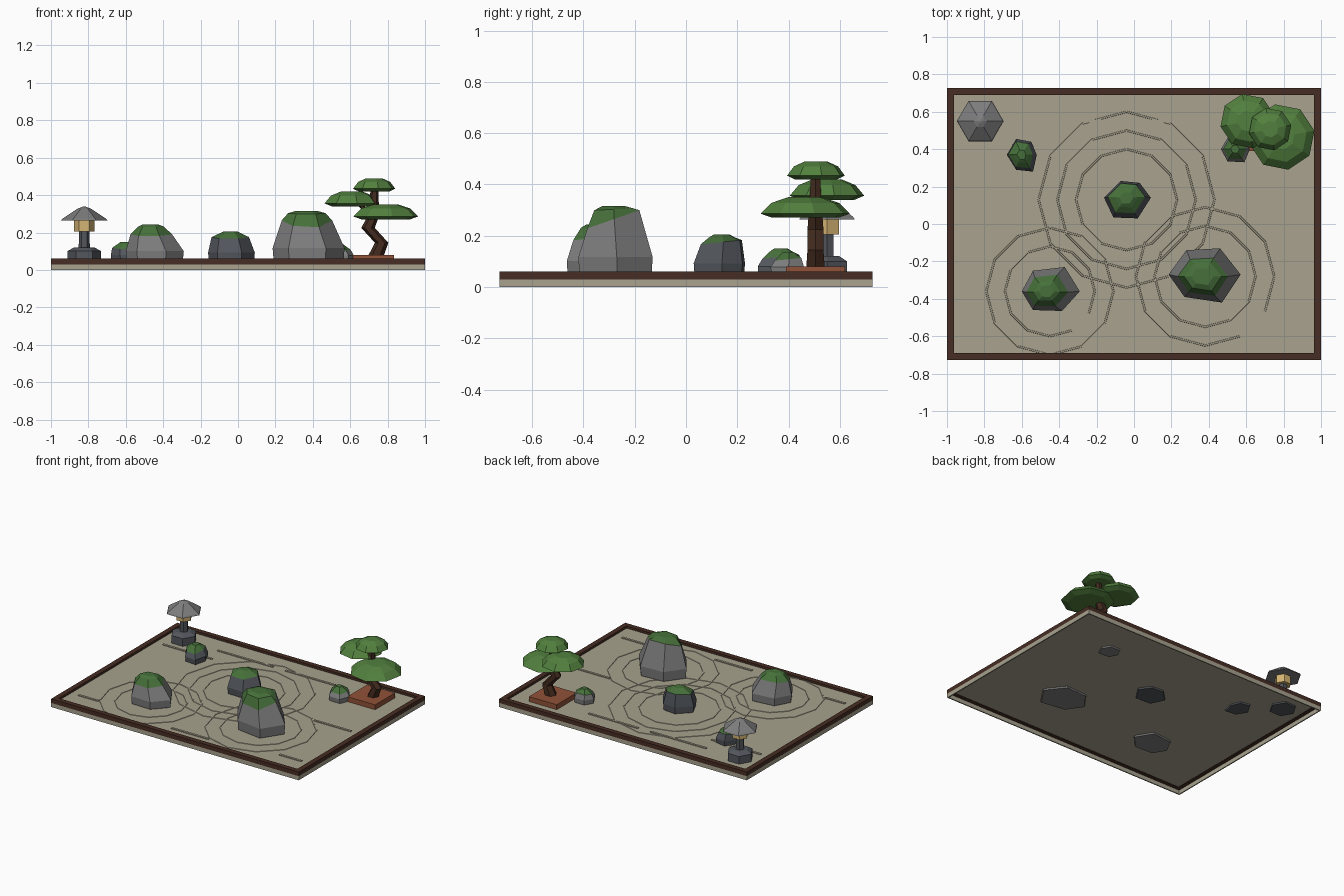
import bpy, bmesh
from math import sin, cos, pi
from mathutils import Vector

if "Cube" in bpy.data.objects:
    bpy.data.objects.remove(bpy.data.objects["Cube"])


def material(name, r, g, b):
    lin = [((c / 255 + 0.055) / 1.055) ** 2.4 for c in (r, g, b)] + [1]
    m = bpy.data.materials.new(name)
    m.use_nodes = True
    m.diffuse_color = lin
    m.node_tree.nodes["Principled BSDF"].inputs["Base Color"].default_value = lin
    return m


sand = material("sand", 168, 162, 142)
frame_wood = material("dark frame wood", 70, 45, 35)
bark = material("bark", 66, 42, 30)
pot_wood = material("red planter wood", 145, 82, 56)
stone = material("grey stone", 125, 125, 125)
slate = material("dark slate", 82, 86, 92)
moss = material("moss green", 70, 112, 58)
leaf = material("leaf green", 82, 128, 62)
paper = material("lamp paper", 212, 180, 115)


def finish(bm, name, mats):
    bmesh.ops.recalc_face_normals(bm, faces=bm.faces)
    me = bpy.data.meshes.new(name)
    bm.to_mesh(me)
    bm.free()
    for m in mats:
        me.materials.append(m)
    ob = bpy.data.objects.new(name, me)
    bpy.context.collection.objects.link(ob)
    return ob


def loft(name, rings, mats, split=99, wrap=False):
    """Skin rings of points; bands from index split on use the second material."""
    bm = bmesh.new()
    loops = [[bm.verts.new(p) for p in r] for r in rings]
    n = len(loops[0])
    pairs = list(zip(loops, loops[1:]))
    if wrap:
        pairs.append((loops[-1], loops[0]))
    for k, (a, b) in enumerate(pairs):
        for i in range(n):
            j = (i + 1) % n
            f = bm.faces.new((a[i], a[j], b[j], b[i]))
            f.material_index = int(k >= split)
    if not wrap:
        bm.faces.new(loops[0])
        bm.faces.new(loops[-1]).material_index = int(split < 99)
    return finish(bm, name, mats)


def ngon(x, y, z, r, n=6, turn=0.0):
    return [Vector((x + r * cos(2 * pi * i / n + turn),
                    y + r * sin(2 * pi * i / n + turn), z)) for i in range(n)]


def lathe(name, x, y, profile, mat, n=6, turn=0.0):
    return loft(name, [ngon(x, y, z, r, n, turn) for r, z in profile], [mat])


def box(name, x0, x1, y0, y1, z0, z1, mat):
    rect = [(x0, y0), (x1, y0), (x1, y1), (x0, y1)]
    return loft(name, [[(x, y, z) for x, y in rect] for z in (z0, z1)], [mat])


# Tray: sand bed, raised wooden rim and a thin skirt below it
HX, HY = 1.0, 0.727


def border(name, width, z0, z1, mat):
    def rect(d, z):
        x, y = HX - d, HY - d
        return [(-x, -y, z), (x, -y, z), (x, y, z), (-x, y, z)]
    loft(name, [rect(0, z0), rect(0, z1), rect(width, z1), rect(width, z0)],
         [mat], wrap=True)


border("wooden_rim", 0.037, 0.03, 0.06, frame_wood)
border("sand_skirt", 0.008, 0, 0.03, sand)
BED = 0.044
box("sand_bed", -0.97, 0.97, -0.7, 0.7, 0.032, BED, sand)


# Raked sand: rings around the rocks and straight strokes
def rake_ring(x, y, r):
    section = [(-0.006, -0.002), (-0.004, 0.003), (0.004, 0.003), (0.006, -0.002)]
    loft("rake_ring", [ngon(x, y, BED + z, r + d, 12) for d, z in section],
         [sand], wrap=True)


for cx, cy, radii in [(-0.04, 0.13, (0.27, 0.37, 0.47)),
                      (-0.45, -0.36, (0.24, 0.34)),
                      (0.38, -0.28, (0.27, 0.37))]:
    for r in radii:
        rake_ring(cx, cy, r)
for y, x0, x1 in [(-0.55, -0.9, -0.74), (-0.62, -0.1, 0.2), (-0.55, 0.72, 0.9),
                  (0.42, -0.9, -0.5), (0.55, -0.55, -0.1), (0.55, 0, 0.4),
                  (0.02, 0.6, 0.9)]:
    box("rake_stroke", x0, x1, y - 0.008, y + 0.008, BED - 0.002, BED + 0.006, sand)


# Rocks: a hexagonal outline lofted upward, with moss draped on the top
def rock(name, outline, top, moss_z, moss_at, mat, tilt=0.3, spread=0.68, cap=0.45):
    pts = [Vector(p) for p in outline]
    base = sum(pts, Vector((0, 0))) / len(pts)
    peak = Vector(moss_at)

    def ring(z, scale, shift, lean=0.0):
        c = base.lerp(peak, shift)
        out = []
        for p in pts:
            q = c + (p - base) * scale
            out.append((q.x, q.y, z + lean * (q.y - c.y)))
        return out
    low = 0.06 + 0.22 * (top - 0.06)
    loft(name, [ring(0.022, 0.9, 0), ring(0.05, 0.97, 0), ring(low, 1, 0),
                ring(moss_z, spread, 1, tilt),
                ring(top - 0.012, cap, 1, tilt * 0.15),
                ring(top, cap * 0.6, 1)], [mat, moss], split=3)


rock("large_rock", [(0.57, -0.27), (0.46, -0.13), (0.28, -0.14), (0.185, -0.27),
                    (0.27, -0.39), (0.47, -0.42)],
     0.315, 0.265, (0.365, -0.28), stone, 0.35, 0.7, 0.52)
rock("left_rock", [(-0.29, -0.36), (-0.37, -0.23), (-0.54, -0.25), (-0.6, -0.36),
                   (-0.54, -0.46), (-0.385, -0.465)],
     0.243, 0.19, (-0.47, -0.36), stone, 0.1, 0.72, 0.45)
rock("centre_rock", [(0.09, 0.14), (0.03, 0.22), (-0.07, 0.23), (-0.16, 0.14),
                     (-0.11, 0.035), (0.02, 0.03)],
     0.205, 0.175, (-0.04, 0.14), slate, 0.1, 0.8, 0.5)
rock("small_back_rock", [(-0.52, 0.37), (-0.55, 0.44), (-0.63, 0.455), (-0.68, 0.37),
                         (-0.63, 0.29), (-0.54, 0.28)],
     0.15, 0.118, (-0.6, 0.37), slate, 0.1, 0.82, 0.5)
rock("small_tree_rock", [(0.62, 0.4), (0.58, 0.46), (0.5, 0.46), (0.465, 0.4),
                         (0.5, 0.335), (0.59, 0.33)],
     0.137, 0.108, (0.54, 0.4), stone, 0.1, 0.8, 0.5)

# Stone lantern
LX, LY = -0.822, 0.55
lathe("lantern_foot", LX, LY, [(0.09, 0.022), (0.09, 0.1), (0.055, 0.12)], slate)
lathe("lantern_post", LX, LY, [(0.03, 0.11), (0.028, 0.21)], slate)
lathe("lantern_lamp", LX, LY, [(0.055, 0.205), (0.055, 0.27)], paper)
lathe("lantern_roof", LX, LY, [(0.125, 0.263), (0.118, 0.273), (0.035, 0.328),
                               (0.008, 0.338)], stone)

# Small tree in a low planter
TX, TY = 0.72, 0.505
box("planter", 0.61, 0.835, 0.39, 0.62, BED - 0.004, 0.08, pot_wood)
path = [(0.735, 0.07, 0.042), (0.768, 0.145, 0.036), (0.695, 0.225, 0.036),
        (0.725, 0.29, 0.03), (0.73, 0.44, 0.02)]
loft("trunk", [ngon(x, TY, z, r) for x, z, r in path], [bark])
loft("side_branch", [ngon(TX, TY, 0.29, 0.02), ngon(0.63, 0.54, 0.365, 0.014)], [bark])

# Foliage pads: faceted, flattened domes
for name, x, y, r, z0, z1 in [("lower_foliage", 0.79, 0.465, 0.178, 0.27, 0.35),
                              ("middle_foliage", 0.608, 0.55, 0.148, 0.34, 0.42),
                              ("upper_foliage", 0.728, 0.507, 0.115, 0.42, 0.49)]:
    shape = [(0.74, 0), (1, 0.2), (0.76, 0.72), (0.38, 1)]
    lathe(name, x, y, [(r * a, z0 + (z1 - z0) * b) for a, b in shape],
          leaf, 8, pi / 16)
